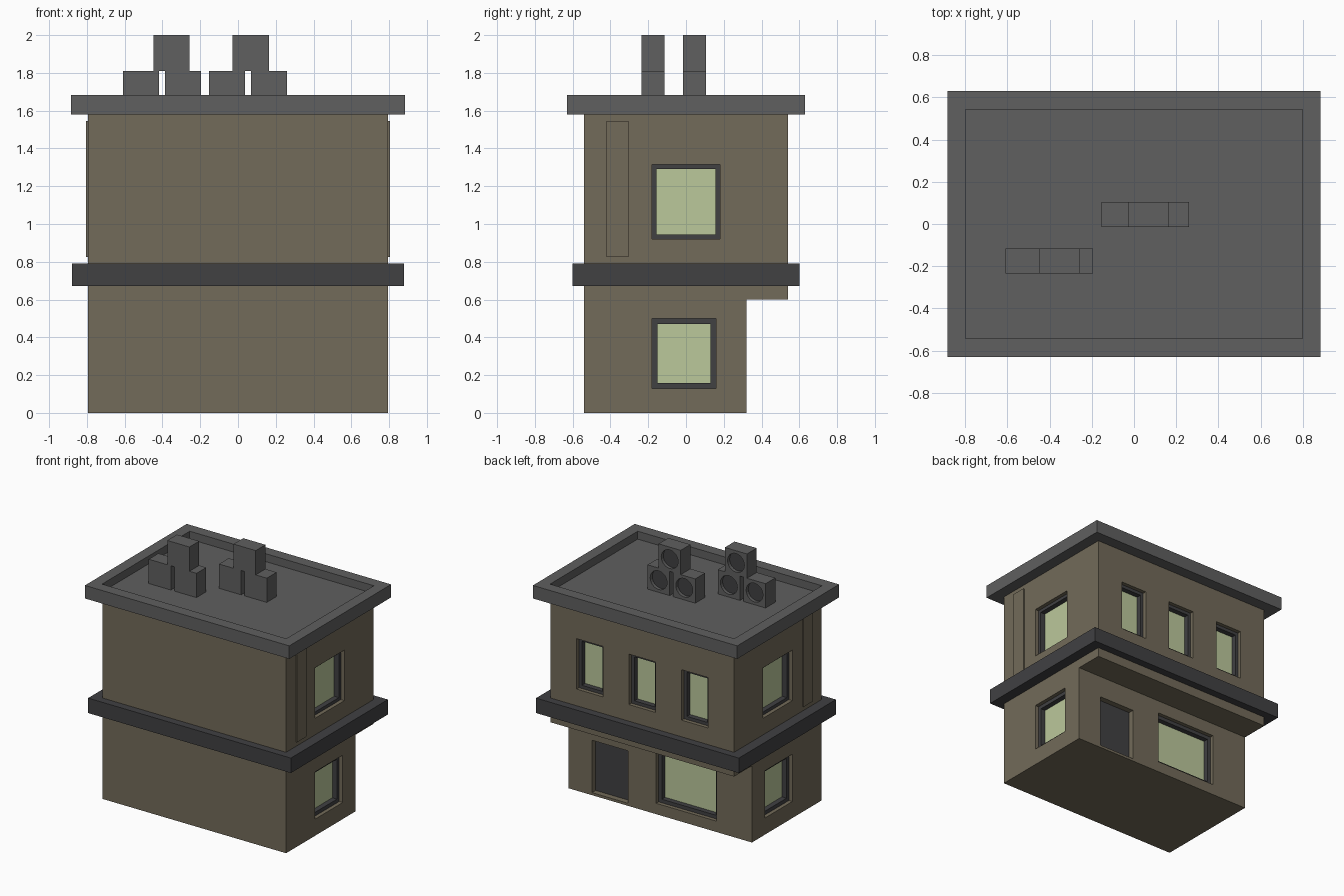
import bpy, bmesh
from mathutils import Matrix

if "Cube" in bpy.data.objects:
    bpy.data.objects.remove(bpy.data.objects["Cube"])


def material(name, rgb):
    m = bpy.data.materials.new(name)
    m.diffuse_color = (*rgb, 1)
    m.use_nodes = True
    m.node_tree.nodes["Principled BSDF"].inputs["Base Color"].default_value = m.diffuse_color
    return m


WALL = material("wall_brown", (0.17, 0.145, 0.10))
ROOF = material("roof_grey", (0.115, 0.115, 0.115))
DARK = material("dark_grey", (0.052, 0.052, 0.055))
GLASS = material("pale_glass", (0.50, 0.58, 0.33))


def finish(name, bm, mat=None):
    bmesh.ops.recalc_face_normals(bm, faces=bm.faces)
    me = bpy.data.meshes.new(name)
    bm.to_mesh(me)
    bm.free()
    ob = bpy.data.objects.new(name, me)
    bpy.context.collection.objects.link(ob)
    if mat:
        me.materials.append(mat)
    return ob


def add_box(bm, lo, hi):
    lo, hi = [min(p) for p in zip(lo, hi)], [max(p) for p in zip(lo, hi)]
    size = [h - l for l, h in zip(lo, hi)]
    mid = [(h + l) / 2 for l, h in zip(lo, hi)]
    bmesh.ops.create_cube(bm, size=1, matrix=Matrix.Translation(mid) @ Matrix.Diagonal((*size, 1)))


def boxes(name, pairs, mat=None):
    bm = bmesh.new()
    for lo, hi in pairs:
        add_box(bm, lo, hi)
    return finish(name, bm, mat)


def cut(ob, cutter):
    mod = ob.modifiers.new("cut", 'BOOLEAN')
    mod.operation, mod.object, mod.solver = 'DIFFERENCE', cutter, 'EXACT'
    bpy.context.view_layer.objects.active = ob
    bpy.ops.object.modifier_apply(modifier=mod.name)
    bpy.data.objects.remove(cutter)


# Body: stepped side profile extruded along x
HX = 0.795
bm = bmesh.new()
profile = [(-0.54, 0), (0.32, 0), (0.32, 0.6), (0.54, 0.6), (0.54, 1.6), (-0.54, 1.6)]
face = bm.faces.new([bm.verts.new((-HX, y, z)) for y, z in profile])
ext = bmesh.ops.extrude_face_region(bm, geom=[face])["geom"]
bmesh.ops.translate(bm, vec=(2 * HX, 0, 0), verts=[v for v in ext if isinstance(v, bmesh.types.BMVert)])
body = finish("building_walls", bm, WALL)


# Openings: wall mapping turns (along wall, depth into wall, z) into a point
def side_wall(s):
    return lambda u, d, z: (s * (HX - d), u, z)


def back_wall(y):
    return lambda u, d, z: (u, y - d, z)


holes = []


def window(name, wall, u0, u1, z0, z1, b):
    holes.append((wall(u0, -0.05, z0), wall(u1, 0.08, z1)))
    bars = [(u0, u1, z0, z0 + b), (u0, u1, z1 - b, z1),
            (u0, u0 + b, z0 + b, z1 - b), (u1 - b, u1, z0 + b, z1 - b)]
    boxes(name + "_frame", [(wall(a, 0.03, c), wall(e, 0.08, f)) for a, e, c, f in bars], DARK)
    boxes(name + "_glass", [(wall(u0 + b, 0.07, z0 + b), wall(u1 - b, 0.08, z1 - b))], GLASS)


for s, side in ((1, "right"), (-1, "left")):
    window(side + "_upper_window", side_wall(s), -0.18, 0.18, 0.92, 1.315, 0.025)
    window(side + "_lower_window", side_wall(s), -0.18, 0.16, 0.13, 0.50, 0.029)
    # Thin raised strip on the side wall
    boxes(side + "_wall_strip", [((s * 0.78, -0.42, 0.825), (s * 0.805, -0.305, 1.545))], WALL)
for i, x in enumerate((-0.455, 0, 0.455)):
    window(f"back_window_{i + 1}", back_wall(0.54), x - 0.115, x + 0.115, 0.92, 1.315, 0.025)
window("shop_window", back_wall(0.32), -0.49, 0.035, 0.085, 0.50, 0.028)

# Door
door = back_wall(0.32)
holes.append((door(0.278, -0.05, 0.02), door(0.59, 0.06, 0.43)))
boxes("door", [(door(0.278, 0.045, 0.02), door(0.59, 0.06, 0.43))], DARK)

cut(body, boxes("opening_cutter", holes))

# Floor band between the storeys
boxes("floor_band", [((-0.878, -0.6, 0.673), (0.878, 0.6, 0.79))], DARK)

# Roof slab with a shallow recess
roof = boxes("roof", [((-0.885, -0.63, 1.58), (0.885, 0.63, 1.682))], ROOF)
cut(roof, boxes("recess_cutter", [((-0.798, -0.542, 1.62), (0.798, 0.542, 1.75))]))


# Fan units: boxes with a round recess on the back face
def fan_unit(name, x, y, z):
    w, d, h, r = 0.192, 0.12, 0.19, 0.073
    ob = boxes(name, [((x - w / 2, y - d / 2, z), (x + w / 2, y + d / 2, z + h))], ROOF)
    c = bmesh.new()
    spin = Matrix.Rotation(1.5707963, 4, 'X')
    bmesh.ops.create_cone(c, cap_ends=True, segments=24, radius1=r, radius2=r, depth=0.08,
                          matrix=Matrix.Translation((x, y + d / 2 + 0.01, z + h / 2)) @ spin)
    cut(ob, finish("fan_cutter", c))
    c = bmesh.new()
    bmesh.ops.create_cone(c, cap_ends=True, segments=24, radius1=r, radius2=r, depth=0.008,
                          matrix=Matrix.Translation((x, y + d / 2 - 0.03, z + h / 2)) @ spin)
    finish(name + "_grille", c, DARK)


for k, (x, y) in enumerate(((-0.402, -0.175), (0.053, 0.045))):
    for n, (dx, z) in enumerate(((-0.111, 1.62), (0.111, 1.62), (0.05 if k == 0 else 0.015, 1.81))):
        fan_unit(f"fan_unit_{k + 1}_{n + 1}", x + dx, y, z)
